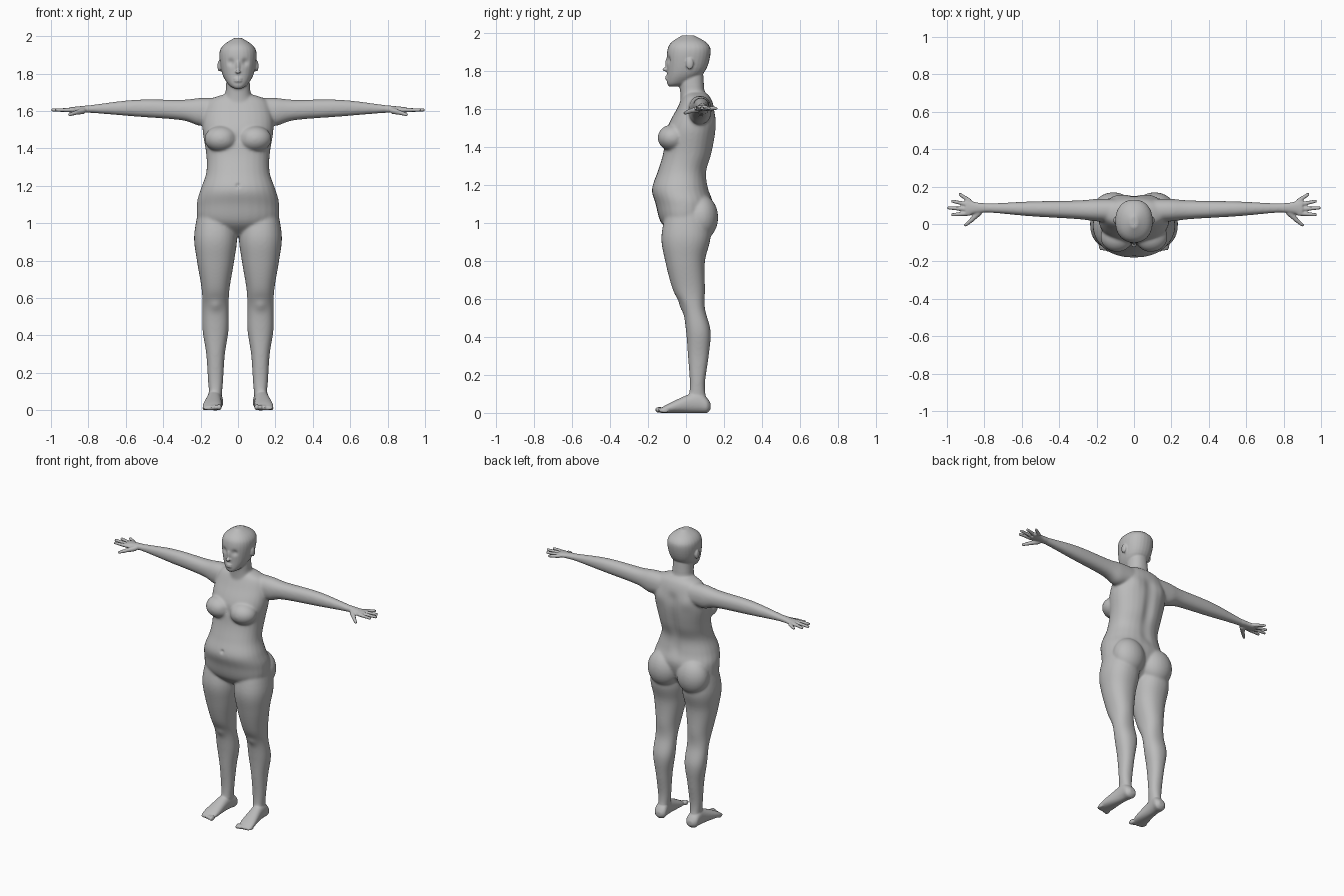
import bpy, bmesh, math
from mathutils import Vector, Matrix

cube = bpy.data.objects.get("Cube")
if cube:
    bpy.data.objects.remove(cube, do_unlink=True)

SIDES = 28
STEPS = 5
bm = bmesh.new()


def spline(before, start, end, after, t):
    """Smooth value between start and end."""
    bend = 2 * before - 5 * start + 4 * end - after
    twist = 3 * (start - end) + after - before
    return start + t / 2 * (end - before + t * (bend + t * twist))


def blend(rows):
    """Resample a list of sections smoothly."""
    padded = [rows[0], *rows, rows[-1]]
    smooth = []
    for group in zip(padded, padded[1:], padded[2:], padded[3:]):
        for step in range(STEPS):
            smooth.append([spline(*values, step / STEPS) for values in zip(*group)])
    return smooth + [rows[-1]]


def rounded(value):
    """Make an oval slightly boxy."""
    return math.copysign(abs(value) ** .9, value)


def loft(rows, place, side=1):
    """Skin a tube; sections are (station, half width, low, high)."""
    rings = []
    for station, half, low, high in blend(rows):
        ring = []
        for k in range(SIDES):
            angle = math.tau * k / SIDES
            across = half * rounded(math.cos(angle))
            along = (low + high) / 2 + (high - low) / 2 * rounded(math.sin(angle))
            x, y, z = place(station, across, along)
            ring.append(bm.verts.new((x * side, y, z)))
        rings.append(ring)
    for lower, upper in zip(rings, rings[1:]):
        for k in range(SIDES):
            bm.faces.new((lower[k - 1], lower[k], upper[k], upper[k - 1]))
    bm.faces.new(rings[0])
    bm.faces.new(rings[-1])


# How each kind of section sits in space: (station, across, along) to (x, y, z)
def trunk_place(station, across, along):
    return across, along, station


def leg_place(station, across, along):
    return .12 + across, along, station


def foot_place(station, across, along):
    return .13 - station * .09 + across, station, along


def arm_place(station, across, along):
    return station, .07 + station * .02 + across, 1.6 + along


def blob(centre, size, side=1):
    x, y, z = centre
    matrix = Matrix.Translation((x * side, y, z)) @ Matrix.Diagonal((*size, 1))
    bmesh.ops.create_uvsphere(bm, u_segments=24, v_segments=14, radius=1,
                              matrix=matrix)


def digit(start, end, thick, thin, side):
    """Tapered finger with round ends."""
    mirror = Vector((side, 1, 1))
    a, b = Vector(start) * mirror, Vector(end) * mirror
    turn = (b - a).to_track_quat('Z', 'Y').to_matrix().to_4x4()
    bmesh.ops.create_cone(bm, cap_ends=True, segments=16, radius1=thick,
                          radius2=thin, depth=(b - a).length,
                          matrix=Matrix.Translation((a + b) / 2) @ turn)
    for point, radius in ((a, thick), (b, thin)):
        blob(point, [radius] * 3)


# Torso
loft([(.93, .04, -.05, .05), (1, .2, -.13, .11), (1.1, .22, -.16, .14),
      (1.18, .2, -.18, .12), (1.27, .17, -.15, .11), (1.37, .17, -.12, .14),
      (1.5, .19, -.1, .16), (1.6, .18, -.05, .15), (1.66, .15, -.02, .13),
      (1.69, .07, 0, .1)], trunk_place)

# Neck
loft([(1.6, .1, -.03, .13), (1.68, .07, -.03, .1), (1.8, .06, -.04, .09)],
     trunk_place)

# Head
loft([(1.72, .02, -.09, -.04), (1.74, .05, -.1, .02), (1.8, .085, -.1, .1),
      (1.9, .1, -.1, .13), (1.95, .08, -.08, .11), (1.99, .02, -.02, .04)],
     trunk_place)

# Nose and lips
blob((0, -.11, 1.81), (.015, .015, .01))
blob((0, -.1, 1.84), (.01, .01, .03))
for height in (1.76, 1.772):
    blob((0, -.1, height), (.02, .01, .007))

for side in (1, -1):
    # Chest, seat and ears
    blob((.09, -.07, 1.45), (.09, .08, .07), side)
    blob((.11, .08, 1.03), (.11, .09, .12), side)
    blob((.1, .02, 1.84), (.01, .02, .03), side)

    # Leg
    loft([(.05, .03, .01, .11), (.15, .04, .02, .1), (.3, .05, .01, .12),
          (.43, .07, 0, .13), (.55, .07, -.02, .1), (.65, .075, -.07, .1),
          (.8, .1, -.11, .1), (.93, .115, -.13, .13), (1.08, .09, -.1, .11)],
         leg_place, side)

    # Foot, with toes that shrink away from the big one
    loft([(-.14, .04, 0, .02), (-.09, .05, 0, .05), (.02, .04, 0, .1),
          (.07, .04, 0, .11), (.11, .04, 0, .08), (.13, .02, .02, .05)],
         foot_place, side)
    for toe in range(5):
        radius = .016 - toe * .001
        blob((.1 + toe * .02, -.14 + toe * .007, radius),
             (radius * .8, .024, radius), side)

    # Arm and palm
    loft([(.1, .06, -.06, .07), (.2, .06, -.08, .07), (.3, .05, -.05, .06),
          (.55, .04, -.03, .06), (.8, .025, -.01, .03), (.9, .045, -.01, .02)],
         arm_place, side)

    # Fingers fan out from the palm, and the thumb bends forward
    for finger, reach in enumerate((.97, .99, .97, .93)):
        digit((.88, .056 + finger * .023, 1.605),
              (reach, .05 + finger * .036, 1.605), .012, .009, side)
    knuckle = (.87, .02, 1.59)
    digit((.83, .06, 1.6), knuckle, .017, .012, side)
    digit(knuckle, (.9, -.005, 1.58), .012, .009, side)

bmesh.ops.recalc_face_normals(bm, faces=bm.faces)
mesh = bpy.data.meshes.new("body")
bm.to_mesh(mesh)
bm.free()
body = bpy.data.objects.new("body", mesh)
bpy.context.collection.objects.link(body)
bpy.context.view_layer.objects.active = body
body.select_set(True)


def modify(kind, **settings):
    modifier = body.modifiers.new(kind.lower(), kind)
    for key, value in settings.items():
        setattr(modifier, key, value)
    bpy.ops.object.modifier_apply(modifier=modifier.name)


# Fuse the parts into one skin, softening joins away from hands, feet and face
modify('REMESH', mode='VOXEL', voxel_size=.0055)
soft = body.vertex_groups.new(name="soft")
soft.add([v.index for v in body.data.vertices
          if abs(v.co.x) < .8 and .1 < v.co.z < 1.72], 1, 'REPLACE')
modify('SMOOTH', factor=.5, iterations=25, vertex_group="soft")
modify('SMOOTH', factor=.5, iterations=2)

# Sculpting strokes on both halves: centre, radius, push along y
eye_socket = ((.037, -.09, 1.86), .018, .012)
eyeball = ((.037, -.08, 1.86), .01, -.006)
shoulder_blade = ((.11, .15, 1.55), .05, .008)
cleavage = ((0, -.14, 1.46), .03, .012)
navel = ((0, -.17, 1.2), .012, .01)
kneecap = ((.12, -.02, .56), .03, -.008)
spine = [((0, .14, 1.2 + step * .04), .035, -.009) for step in range(10)]
strokes = [eye_socket, eyeball, shoulder_blade, cleavage, navel, kneecap, *spine]
for vertex in body.data.vertices:
    point = Vector((abs(vertex.co.x), vertex.co.y, vertex.co.z))
    if point.x < .25:
        vertex.co.y += sum(
            push * math.exp(-((point - Vector(centre)).length / radius) ** 2)
            for centre, radius, push in strokes)

grey = bpy.data.materials.new("plain grey")
grey.use_nodes = True
colour = (.5, .5, .5, 1)
grey.diffuse_color = colour
grey.node_tree.nodes["Principled BSDF"].inputs["Base Color"].default_value = colour
body.data.materials.append(grey)
bpy.ops.object.shade_smooth_by_angle(angle=math.radians(50))
